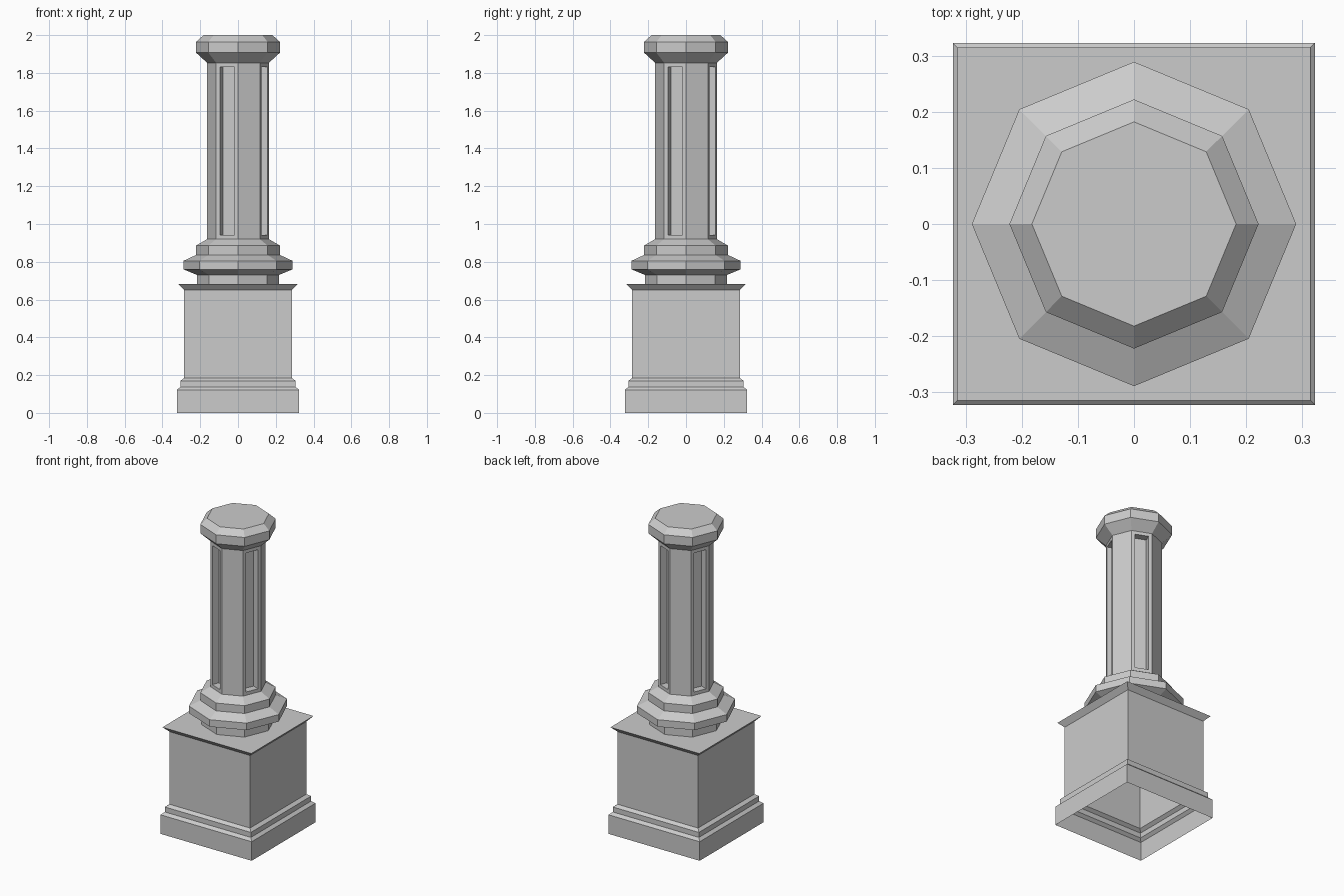
import bpy, bmesh
from math import cos, sin, pi, sqrt

if "Cube" in bpy.data.objects:
    bpy.data.objects.remove(bpy.data.objects["Cube"])


def turned(profile, sides, start):
    """Sweep a (radius, z) profile around z; open below, capped on top."""
    bm = bmesh.new()
    rings = [[bm.verts.new((r * cos(start + 2 * pi * k / sides),
                            r * sin(start + 2 * pi * k / sides), z))
              for k in range(sides)] for r, z in profile]
    bands = []
    for a, b in zip(rings, rings[1:]):
        bands.append([bm.faces.new((a[k], a[(k + 1) % sides], b[(k + 1) % sides], b[k]))
                      for k in range(sides)])
    bm.faces.new(rings[-1])
    bm.normal_update()
    return bm, bands


def finish(bm, name):
    mesh = bpy.data.meshes.new(name)
    bm.to_mesh(mesh)
    bm.free()
    obj = bpy.data.objects.new(name, mesh)
    bpy.context.collection.objects.link(obj)
    return obj


# Square pedestal: plinth, stepped moulding, die and flared cap (half widths)
pedestal_profile = [(0.323, 0), (0.323, 0.122), (0.305, 0.138), (0.305, 0.17),
                    (0.285, 0.185), (0.285, 0.65), (0.315, 0.682)]
bm, _ = turned([(h * sqrt(2), z) for h, z in pedestal_profile], 4, pi / 4)
finish(bm, "pedestal")

# Octagonal column: neck, two base mouldings, shaft and capital
column_profile = [(0.216, 0.682), (0.216, 0.73), (0.289, 0.76), (0.289, 0.805),
                  (0.222, 0.836), (0.222, 0.886), (0.163, 0.92), (0.163, 1.853),
                  (0.222, 1.907), (0.222, 1.964), (0.182, 2.0)]
bm, bands = turned(column_profile, 8, 0)

# Sunken panels in every second shaft face
panels = bands[6][1::2]
bmesh.ops.inset_individual(bm, faces=panels, thickness=0.021, use_even_offset=True)
bmesh.ops.inset_individual(bm, faces=panels, thickness=0.0, depth=-0.046)
finish(bm, "column")
